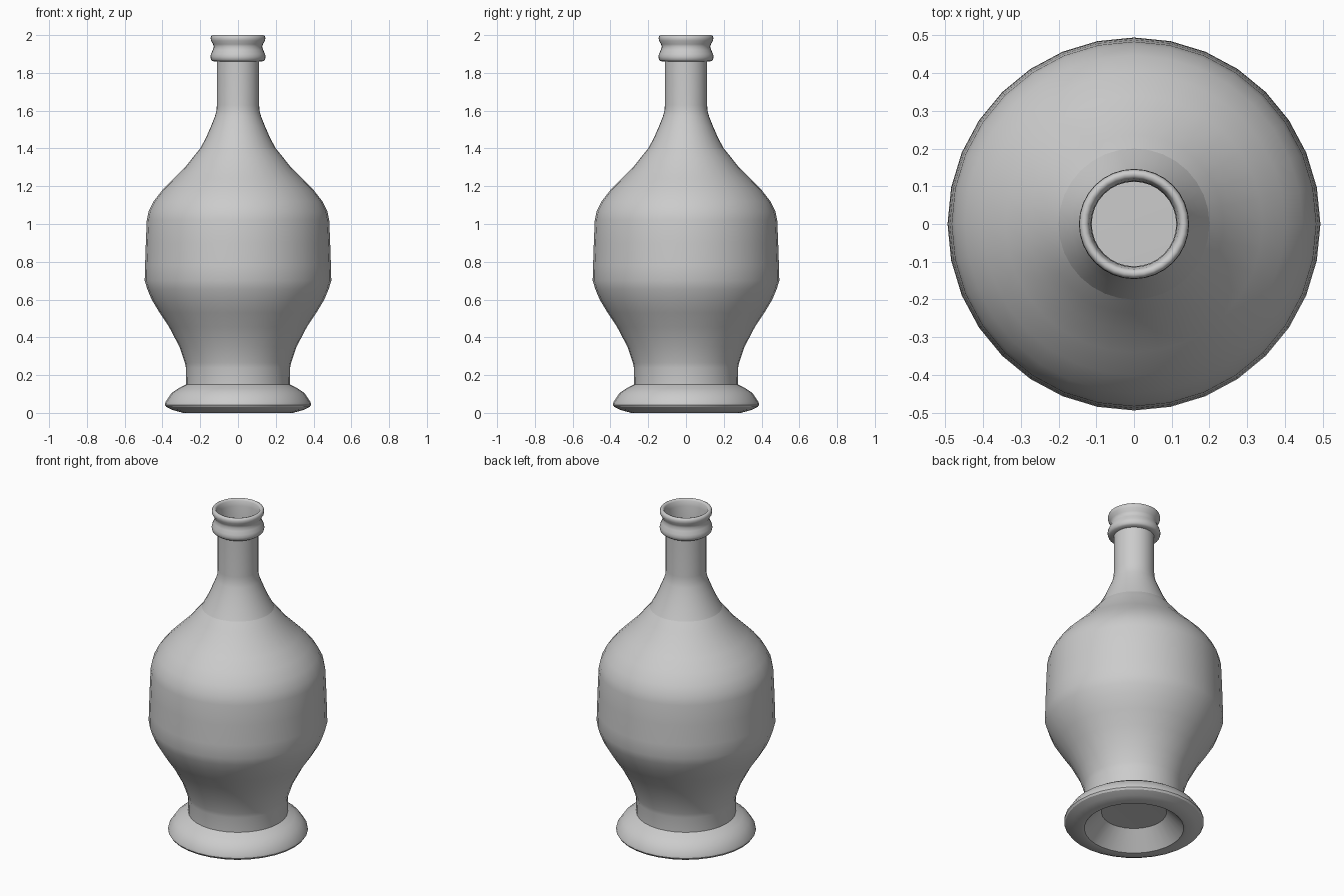
import bpy, bmesh
from math import sin, cos, tau, radians

SIDES = 32


def lathe(name, profile, angle=30):
    """Revolve (radius, height) points, listed bottom to top on the outside, around z."""
    bm = bmesh.new()
    rings = []
    for r, z in profile:
        if r == 0:
            rings.append([bm.verts.new((0, 0, z))] * SIDES)
        else:
            rings.append([bm.verts.new((r * cos(tau * i / SIDES), r * sin(tau * i / SIDES), z))
                          for i in range(SIDES)])
    for a, b in zip(rings, rings[1:]):
        for i in range(SIDES):
            j = (i + 1) % SIDES
            corners = list(dict.fromkeys((a[i], a[j], b[j], b[i])))
            bm.faces.new(corners)
    mesh = bpy.data.meshes.new(name)
    bm.to_mesh(mesh)
    bm.free()
    obj = bpy.data.objects.new(name, mesh)
    bpy.context.collection.objects.link(obj)
    bpy.ops.object.select_all(action='DESELECT')
    obj.select_set(True)
    bpy.context.view_layer.objects.active = obj
    bpy.ops.object.shade_smooth_by_angle(angle=radians(angle))
    return obj


# Flared foot with the hollow punt underneath
lathe("foot", [(0, 0.11), (0.18, 0.105), (0.275, 0.003), (0.29, 0.0), (0.345, 0.015),
               (0.38, 0.032), (0.387, 0.043), (0.384, 0.058), (0.352, 0.105),
               (0.315, 0.13), (0.275, 0.15)])

# Belly
lathe("belly", [(0.275, 0.15), (0.276, 0.24), (0.281, 0.265), (0.293, 0.30), (0.31, 0.35),
                (0.365, 0.455), (0.415, 0.53), (0.457, 0.60), (0.48, 0.655), (0.494, 0.70),
                (0.492, 0.78), (0.488, 0.90), (0.483, 1.02), (0.474, 1.065), (0.447, 1.12),
                (0.40, 1.18), (0.34, 1.24), (0.28, 1.30), (0.237, 1.355), (0.20, 1.40)], 40)

# Shoulder and straight neck
lathe("neck", [(0.20, 1.40), (0.168, 1.46), (0.142, 1.52), (0.122, 1.57), (0.114, 1.60),
               (0.112, 1.63), (0.112, 1.86)])

# Double-ring lip, rolled over into the mouth
lathe("lip", [(0.112, 1.86), (0.135, 1.862), (0.143, 1.87), (0.146, 1.885), (0.143, 1.90),
              (0.134, 1.92), (0.128, 1.938), (0.132, 1.952), (0.143, 1.97), (0.145, 1.985),
              (0.141, 1.996), (0.134, 2.0), (0.125, 1.998), (0.12, 1.99), (0.114, 1.96),
              (0.112, 1.86)], 50)
